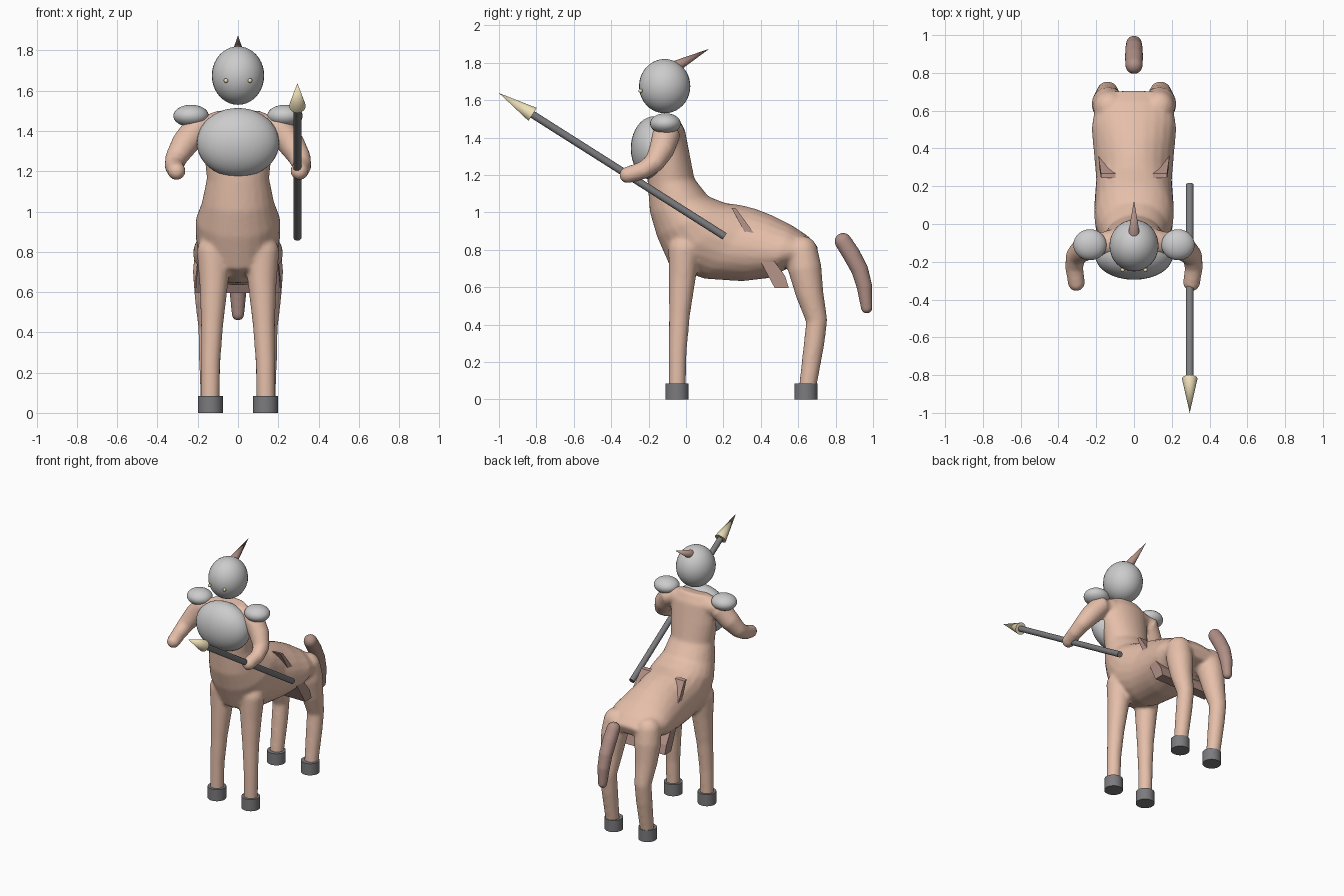
import bpy, bmesh, math
from mathutils import Vector, Matrix

if "Cube" in bpy.data.objects:
    bpy.data.objects.remove(bpy.data.objects["Cube"])


def material(name, rgb):
    m = bpy.data.materials.new(name)
    m.diffuse_color = (*rgb, 1)
    m.use_nodes = True
    m.node_tree.nodes["Principled BSDF"].inputs["Base Color"].default_value = m.diffuse_color
    return m


SKIN = material("skin", (0.79, 0.52, 0.40))
BROWN = material("brown", (0.44, 0.28, 0.24))
DARK = material("dark", (0.2, 0.2, 0.21))
GOLD = material("gold", (0.85, 0.74, 0.48))


def finish(name, bm, mat=None, smooth=True):
    bmesh.ops.recalc_face_normals(bm, faces=bm.faces)
    me = bpy.data.meshes.new(name)
    bm.to_mesh(me)
    bm.free()
    ob = bpy.data.objects.new(name, me)
    bpy.context.collection.objects.link(ob)
    if mat:
        me.materials.append(mat)
    if smooth:
        bpy.ops.object.select_all(action='DESELECT')
        ob.select_set(True)
        bpy.context.view_layer.objects.active = ob
        bpy.ops.object.shade_smooth_by_angle(angle=math.radians(40))
    return ob


def loft(bm, rings):
    """Skin (centre, u, v) elliptical rings into a closed tube."""
    n, rows = 24, []
    for c, u, v in rings:
        rows.append([bm.verts.new(c + u * math.cos(2 * math.pi * i / n)
                                  + v * math.sin(2 * math.pi * i / n)) for i in range(n)])
    for a, b in zip(rows, rows[1:]):
        for i in range(n):
            bm.faces.new((a[i], a[(i + 1) % n], b[(i + 1) % n], b[i]))
    caps = [bm.faces.new(rows[0][::-1]), bm.faces.new(rows[-1])]
    return caps


def limb(bm, pts, side=1):
    """Round tube through (x, y, z, radius) with ball ends."""
    cs = [Vector((p[0] * side, p[1], p[2])) for p in pts]
    rings = []
    for i, c in enumerate(cs):
        t = (cs[min(i + 1, len(cs) - 1)] - cs[max(i - 1, 0)]).normalized()
        u = (Vector((1, 0, 0)) - t * t.x).normalized()
        rings.append((c, u * pts[i][3], t.cross(u) * pts[i][3]))
    loft(bm, rings)
    for c, p in ((cs[0], pts[0]), (cs[-1], pts[-1])):
        bmesh.ops.create_uvsphere(bm, u_segments=24, v_segments=12, radius=p[3],
                                  matrix=Matrix.Translation(c))


def fuse(ob, voxel, steps):
    r = ob.modifiers.new("fuse", 'REMESH')
    r.mode = 'VOXEL'
    r.voxel_size = voxel
    r.use_smooth_shade = True
    s = ob.modifiers.new("soften", 'SMOOTH')
    s.factor = 0.5
    s.iterations = steps


def ellipsoid(name, loc, radii, mat=None):
    bm = bmesh.new()
    bmesh.ops.create_uvsphere(bm, u_segments=32, v_segments=20, radius=1,
                              matrix=Matrix.Translation(loc) @ Matrix.Diagonal((*radii, 1)))
    return finish(name, bm, mat)


def rod(name, a, b, r1, r2, mat, sides=24):
    a, b = Vector(a), Vector(b)
    d = b - a
    bm = bmesh.new()
    bmesh.ops.create_cone(bm, cap_ends=True, segments=sides, radius1=r1, radius2=r2, depth=d.length,
                          matrix=Matrix.Translation((a + b) / 2)
                          @ d.to_track_quat('Z', 'Y').to_matrix().to_4x4())
    return finish(name, bm, mat)


# Body: torso bending into the barrel; each ring is (y, z) front, (y, z) back, half width
trunk = [(-.15, 1.49, -.04, 1.505, .12), (-.20, 1.42, -.005, 1.44, .175),
         (-.21, 1.30, .02, 1.31, .17), (-.205, 1.15, .045, 1.18, .155),
         (-.193, 1.00, .12, 1.085, .18), (-.155, .87, .21, 1.05, .21),
         (-.085, .71, .30, 1.038, .21), (.10, .645, .37, 1.02, .20),
         (.30, .632, .46, .985, .213), (.45, .65, .56, .935, .225),
         (.56, .71, .65, .875, .21), (.68, .74, .71, .81, .15)]
body = bmesh.new()
loft(body, [(Vector((0, (a + c) / 2, (b + d) / 2)), Vector((w, 0, 0)),
             Vector((0, (c - a) / 2, (d - b) / 2))) for a, b, c, d, w in trunk])
for s in (-1, 1):
    # Front leg, hind leg, arm
    limb(body, [(.12, -.01, .80, .085), (.12, -.02, .65, .072), (.128, -.035, .45, .056),
                (.136, -.045, .25, .048), (.138, -.047, .05, .046)], s)
    limb(body, [(.13, .62, .79, .085), (.135, .635, .70, .09), (.14, .662, .56, .074),
                (.14, .699, .42, .057), (.14, .685, .30, .055), (.14, .648, .05, .046)], s)
    limb(body, [(.12, -.10, 1.42, .07), (.20, -.105, 1.42, .075), (.265, -.13, 1.335, .068),
                (.308, -.17, 1.265, .055), (.317, -.23, 1.225, .048), (.305, -.312, 1.2, .045)], s)
fuse(finish("body", body, SKIN), .012, 6)

# Hooves, shoulder pads
for s, side in ((-1, "left"), (1, "right")):
    for y, end in ((-.048, "front"), (.641, "hind")):
        rod(f"{side}_{end}_hoof", (.137 * s, y, 0), (.137 * s, y, .085), .062, .062, DARK, 32)
    ellipsoid(f"{side}_shoulder_pad", (.233 * s, -.11, 1.475), (.088, .082, .055))

# Helmet, visor slit, crest, breastplate
ellipsoid("helmet", (0, -.114, 1.675), (.13, .137, .145))
bm = bmesh.new()
limb(bm, [(-.06, -.243, 1.65, .011), (.06, -.243, 1.65, .011)])
finish("visor", bm, GOLD)
rod("crest", (0, -.06, 1.778), (0, .125, 1.875), .032, 0, BROWN)
ellipsoid("breastplate", (0, -.17, 1.342), (.205, .125, .172))

# Spear
rod("spear_shaft", (.295, .207, .872), (.295, -.84, 1.536), .02, .02, DARK)
rod("spear_head", (.295, -.82, 1.524), (.295, -1, 1.638), .041, 0, GOLD)

# Tail
bm = bmesh.new()
limb(bm, [(0, .84, .845, .046), (0, .885, .775, .048), (0, .93, .69, .046),
          (0, .955, .60, .042), (0, .966, .49, .031)])
fuse(finish("tail", bm, BROWN), .008, 4)

# Girth cloth: slanted slab passing through the barrel
bm = bmesh.new()
prof = [(.243, 1.025, .175), (.268, 1.02, .175), (.53, .66, .212), (.55, .595, .212), (.475, .595, .212)]
cols = [[bm.verts.new((s * w, y, z)) for y, z, w in prof] for s in (-1, 1)]
for c in cols:
    bm.faces.new(c)
for i in range(5):
    j = (i + 1) % 5
    bm.faces.new((cols[0][i], cols[0][j], cols[1][j], cols[1][i]))
finish("girth_cloth", bm, BROWN, smooth=False)
